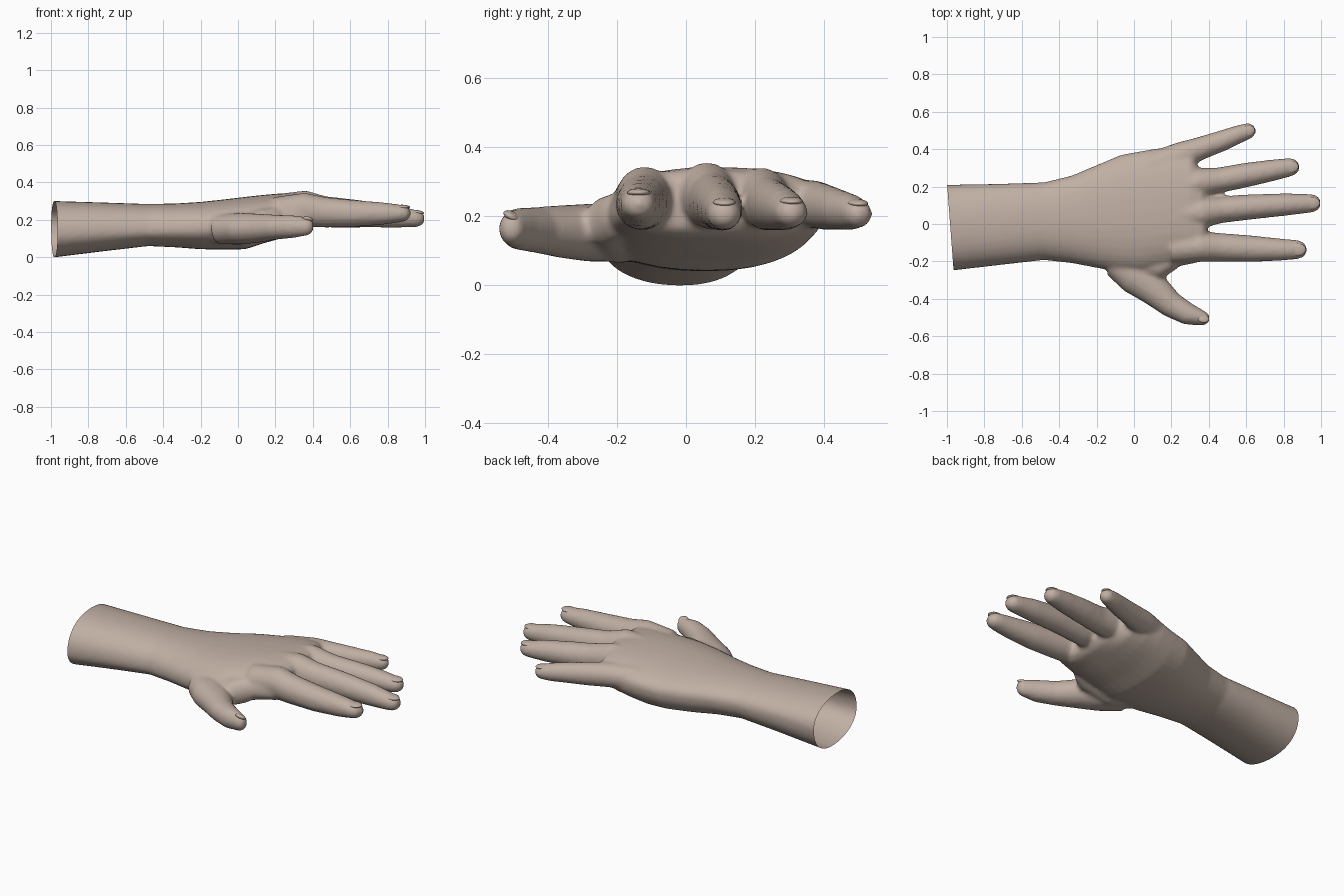
import bpy, bmesh, math
from mathutils import Vector

if "Cube" in bpy.data.objects:
    bpy.data.objects.remove(bpy.data.objects["Cube"])

SKIN = bpy.data.materials.new("skin")
SKIN.diffuse_color = (0.53, 0.43, 0.37, 1)
SKIN.use_nodes = True
SKIN.node_tree.nodes["Principled BSDF"].inputs["Base Color"].default_value = SKIN.diffuse_color
bm = bmesh.new()


def skin_rings(rings):
    loops = [[bm.verts.new(p) for p in r] for r in rings]
    n = len(loops[0])
    for a, b in zip(loops, loops[1:]):
        for i in range(n):
            bm.faces.new((a[i], a[(i + 1) % n], b[(i + 1) % n], b[i]))
    bm.faces.new(loops[0][::-1])
    bm.faces.new(loops[-1])


def spow(v, e):
    return math.copysign(abs(v) ** e, v)


def palm_ring(x, y0, y1, z0, zside, z1, power):
    out = []
    for i in range(32):
        t = math.tau * i / 32
        c, s = spow(math.cos(t), 2 / power), spow(math.sin(t), 2 / power)
        side = zside + 0.02 * c
        z = side + s * ((z1 - side) if s > 0 else (side - z0))
        out.append((x, (y0 + y1) / 2 + c * (y1 - y0) / 2, z))
    return out


def finger(path):
    """Path of (x, y, z, half width, half height), closed by a round tip."""
    pts = [Vector(p[:3]) for p in path]
    last = path[-1]
    d = (pts[-1] - pts[-2]).normalized()
    stations = [(pts[i], path[i][3], path[i][4]) for i in range(len(path) - 1)]
    for a in (0, 30, 55, 75, 87):
        k = math.cos(math.radians(a))
        c = pts[-1] + d * (math.sin(math.radians(a)) - 1) * last[3]
        stations.append((c, last[3] * k, last[4] * k))
    rings = []
    for i, (c, w, h) in enumerate(stations):
        t = stations[min(i + 1, len(stations) - 1)][0] - stations[max(i - 1, 0)][0]
        t.normalize()
        side = Vector((-t.y, t.x, 0)).normalized()
        up = t.cross(side)
        rings.append([c + side * w * math.cos(math.tau * j / 16)
                      + up * h * math.sin(math.tau * j / 16) for j in range(16)])
    skin_rings(rings)


# forearm, wrist and palm
skin_rings([palm_ring(*s) for s in (
    (-1.06, -.258, .208, -.005, .155, .305, 2.2),
    (-.98, -.25, .21, .002, .155, .303, 2.2),
    (-.72, -.22, .215, .034, .165, .295, 2.2),
    (-.48, -.193, .223, .062, .17, .287, 2.2),
    (-.33, -.21, .26, .055, .175, .29, 2.2),
    (-.2, -.235, .315, .045, .18, .298, 2.2),
    (-.07, -.26, .37, .043, .19, .312, 2.2),
    (.04, -.265, .39, .045, .20, .325, 2.2),
    (.13, -.245, .405, .075, .21, .335, 2.3),
    (.22, -.23, .41, .10, .22, .343, 2.3),
    (.30, -.215, .385, .125, .23, .345, 2.4),
    (.365, -.20, .27, .145, .24, .335, 2.5),
    (.39, -.18, .22, .17, .24, .31, 2.5))])

# four fingers and thumb
FINGERS = {
    "index": [(.2, -.13, .24, .085, .085), (.36, -.12, .256, .083, .092),
              (.46, -.125, .243, .077, .082), (.62, -.132, .236, .072, .073),
              (.78, -.137, .236, .060, .060), (.925, -.137, .237, .052, .047)],
    "middle": [(.2, .05, .255, .085, .085), (.36, .06, .266, .084, .094),
               (.46, .076, .246, .072, .084), (.62, .091, .238, .068, .074),
               (.82, .105, .222, .060, .063), (1.0, .113, .204, .050, .047)],
    "ring": [(.17, .19, .25, .08, .085), (.34, .22, .256, .08, .088),
             (.46, .235, .238, .068, .078), (.6, .262, .23, .066, .07),
             (.74, .287, .221, .058, .060), (.885, .313, .210, .050, .046)],
    "little": [(.1, .31, .235, .075, .07), (.25, .366, .238, .073, .070),
               (.36, .406, .228, .062, .066), (.48, .448, .220, .056, .058),
               (.56, .48, .214, .049, .052), (.65, .511, .206, .044, .043)],
    "thumb": [(-.1, -.2, .15, .085, .08), (.01, -.275, .155, .105, .085),
              (.11, -.352, .158, .088, .078), (.2, -.432, .163, .070, .067),
              (.29, -.482, .166, .060, .062), (.405, -.514, .167, .040, .050)],
}
for path in FINGERS.values():
    finger(path)

# web of muscle between thumb and palm
finger([(-.12, -.15, .15, .08, .08), (0, -.2, .15, .1, .085),
        (.15, -.22, .19, .075, .075), (.24, -.19, .21, .05, .07)])

bmesh.ops.recalc_face_normals(bm, faces=bm.faces)
mesh = bpy.data.meshes.new("hand_and_forearm")
bm.to_mesh(mesh)
bm.free()
hand = bpy.data.objects.new("hand_and_forearm", mesh)
bpy.context.collection.objects.link(hand)
bpy.context.view_layer.objects.active = hand
hand.select_set(True)

# fuse the parts into one soft skin
fuse = hand.modifiers.new("fuse", 'REMESH')
fuse.mode, fuse.voxel_size = 'VOXEL', 0.011
soft = hand.modifiers.new("soften", 'SMOOTH')
soft.factor, soft.iterations = 0.5, 9
for name in ("fuse", "soften"):
    bpy.ops.object.modifier_apply(modifier=name)

# slanted open end of the forearm
bm = bmesh.new()
bm.from_mesh(hand.data)
bmesh.ops.bisect_plane(bm, geom=bm.verts[:] + bm.edges[:] + bm.faces[:],
                       plane_co=(-.999, .21, .15), plane_no=(-1, -.075, 0),
                       clear_outer=True)
low = min(v.co.z for v in bm.verts)
bmesh.ops.translate(bm, verts=bm.verts[:], vec=(0, 0, -low))
bm.to_mesh(hand.data)
bm.free()
hand.data.materials.clear()
hand.data.materials.append(SKIN)
bpy.ops.object.shade_smooth_by_angle(angle=math.radians(50))

# fingernails
for name, path in FINGERS.items():
    a, b = Vector(path[-2][:3]), Vector(path[-1][:3])
    d = (b - a).normalized()
    w, h = path[-1][3:]
    c = b - d * w * 0.95
    roll = 0
    off = Vector((0, 0, h * .72 - low))
    if name == "thumb":
        roll = -0.5
    bpy.ops.mesh.primitive_uv_sphere_add(segments=16, ring_count=10, location=c + off)
    nail = bpy.context.object
    nail.name = name + "_nail"
    nail.scale = (w * .85, w * .66, h * .27)
    nail.rotation_euler = (roll, -math.asin(d.z), math.atan2(d.y, d.x))
    nail.data.materials.append(SKIN)
    bpy.ops.object.shade_smooth_by_angle(angle=math.radians(50))
